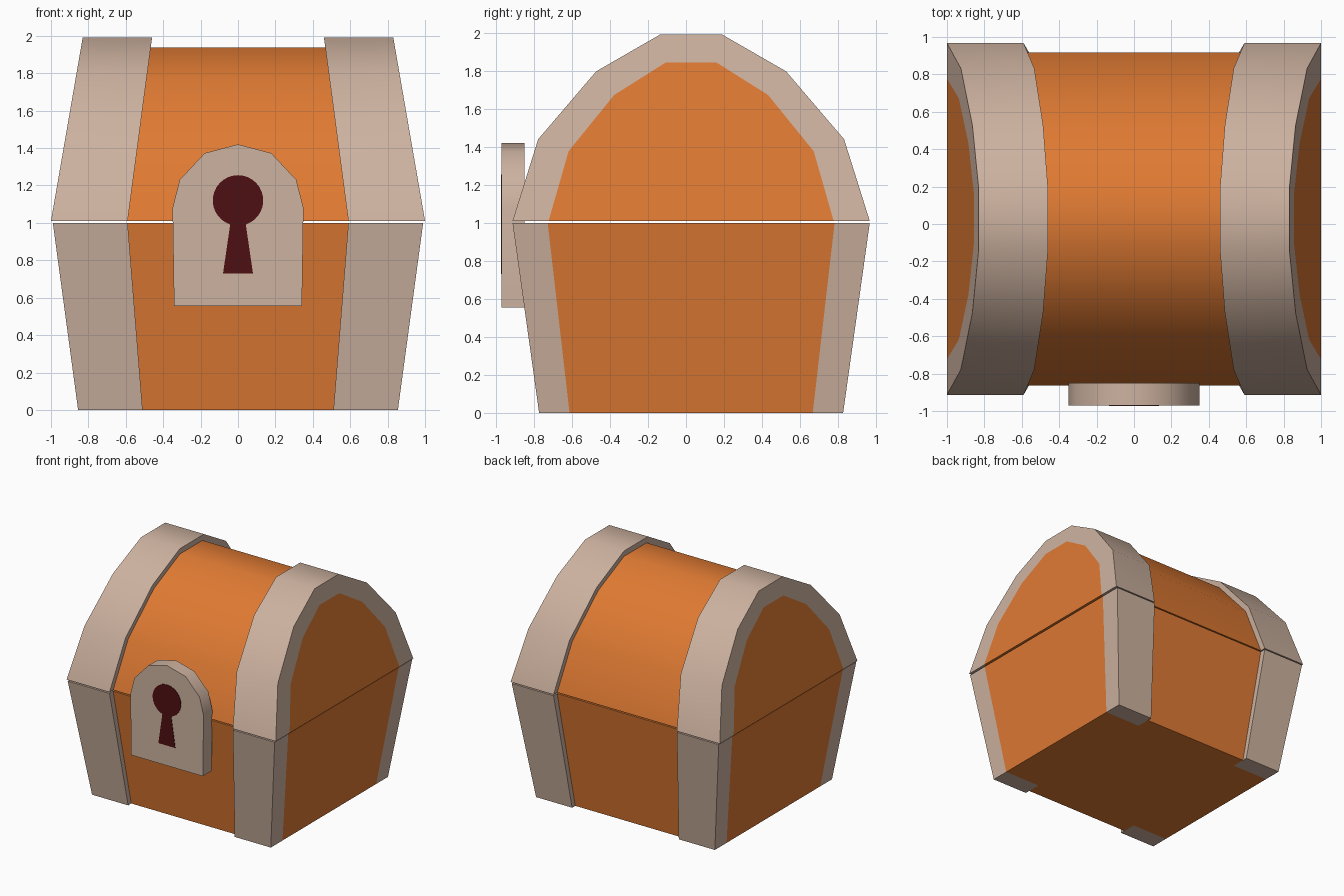
import bpy, bmesh, math

if "Cube" in bpy.data.objects:
    bpy.data.objects.remove(bpy.data.objects["Cube"])

CY = 0.027          # depth centre of the chest body
GAP = 1.01          # underside of the lid


def material(name, rgb):
    m = bpy.data.materials.new(name)
    m.diffuse_color = (*rgb, 1)
    m.use_nodes = True
    m.node_tree.nodes["Principled BSDF"].inputs["Base Color"].default_value = m.diffuse_color
    return m


ORANGE = material("orange wood", (0.74, 0.195, 0.033))
TRIM = material("beige trim", (0.61, 0.445, 0.35))
DARK = material("dark red keyhole", (0.076, 0.005, 0.006))


def loft(name, loop_a, loop_b, mat):
    """Closed solid between two matching loops of 3D points."""
    bm = bmesh.new()
    a = [bm.verts.new(p) for p in loop_a]
    b = [bm.verts.new(p) for p in loop_b]
    n = len(a)
    for i in range(n):
        j = (i + 1) % n
        bm.faces.new((a[i], a[j], b[j], b[i]))
    caps = [bm.faces.new(a), bm.faces.new(b)]
    bmesh.ops.recalc_face_normals(bm, faces=bm.faces[:])
    bmesh.ops.triangulate(bm, faces=caps)
    me = bpy.data.meshes.new(name)
    bm.to_mesh(me)
    bm.free()
    me.materials.append(mat)
    ob = bpy.data.objects.new(name, me)
    bpy.context.collection.objects.link(ob)
    bpy.ops.object.select_all(action='DESELECT')
    ob.select_set(True)
    bpy.context.view_layer.objects.active = ob
    bpy.ops.object.shade_smooth_by_angle(angle=math.radians(35))
    return ob


def across(name, profile, xa, xb, mat):
    """Loft a (y, z) profile between two slanted end planes x = f(z)."""
    return loft(name, [(xa(z), CY + y, z) for y, z in profile],
                [(xb(z), CY + y, z) for y, z in profile], mat)


def along(name, profile, y0, y1, mat):
    """Extrude an (x, z) profile from y0 to y1."""
    return loft(name, [(x, y0, z) for x, z in profile],
                [(x, y1, z) for x, z in profile], mat)


def mirrored(half):
    """Complete a half profile that runs from the left foot to the centre."""
    return [(-u, z) for u, z in half] + [(u, z) for u, z in reversed(half)]


# slanted planes: outer ends and inner edge of the trim
def lid_out(z): return 1.0 - 0.173 * (z - GAP)
def lid_in(z): return 0.59 - 0.133 * (z - GAP)
def base_out(z): return 0.855 + 0.135 * z
def base_in(z): return 0.51 + 0.08 * z


def neg(f): return lambda z: -f(z)


# profiles
lid_outer = mirrored([(0.94, GAP), (0.805, 1.44), (0.50, 1.797), (0.165, 1.99)])
lid_middle = mirrored([(0.89, GAP), (0.76, 1.42), (0.475, 1.755), (0.155, 1.938)])
lid_inner = mirrored([(0.75, GAP), (0.645, 1.377), (0.405, 1.673), (0.135, 1.843)])
base_middle = mirrored([(0.757, 0), (0.89, 1)])
base_inner = mirrored([(0.64, 0), (0.755, 1)])

# recessed middle of the base and lid
across("base_middle", base_middle, neg(base_in), base_in, ORANGE)
across("lid_middle", lid_middle, neg(lid_in), lid_in, ORANGE)

# ends: orange panels framed by trim
for side, wrap in (("left", neg), ("right", lambda f: f)):
    li, lo, bi, bo = map(wrap, (lid_in, lid_out, base_in, base_out))
    across(side + "_lid_panel", lid_inner, li, lo, ORANGE)
    across(side + "_lid_band", lid_outer + lid_inner[::-1], li, lo, TRIM)
    across(side + "_base_panel", base_inner, bi, bo, ORANGE)
    for depth, s in (("front", -1), ("back", 1)):
        post = [(s * 0.80, 0), (s * 0.94, 1), (s * 0.755, 1), (s * 0.64, 0)]
        across(f"{side}_{depth}_corner_post", post, bi, bo, TRIM)

# lock plate with arched top
plate = mirrored([(0.342, 0.555), (0.35, 1.08), (0.312, 1.23), (0.178, 1.373)])
plate.insert(4, (0, 1.42))
along("lock_plate", plate, -0.97, -0.85, TRIM)

# keyhole: round head running into a flared slot
head = [(0.135 * math.sin(t), 1.12 + 0.135 * math.cos(t))
        for t in (math.radians(-162 + 324 * i / 28) for i in range(29))]
along("keyhole", head + [(0.08, 0.73), (-0.08, 0.73)], -0.974, -0.969, DARK)
